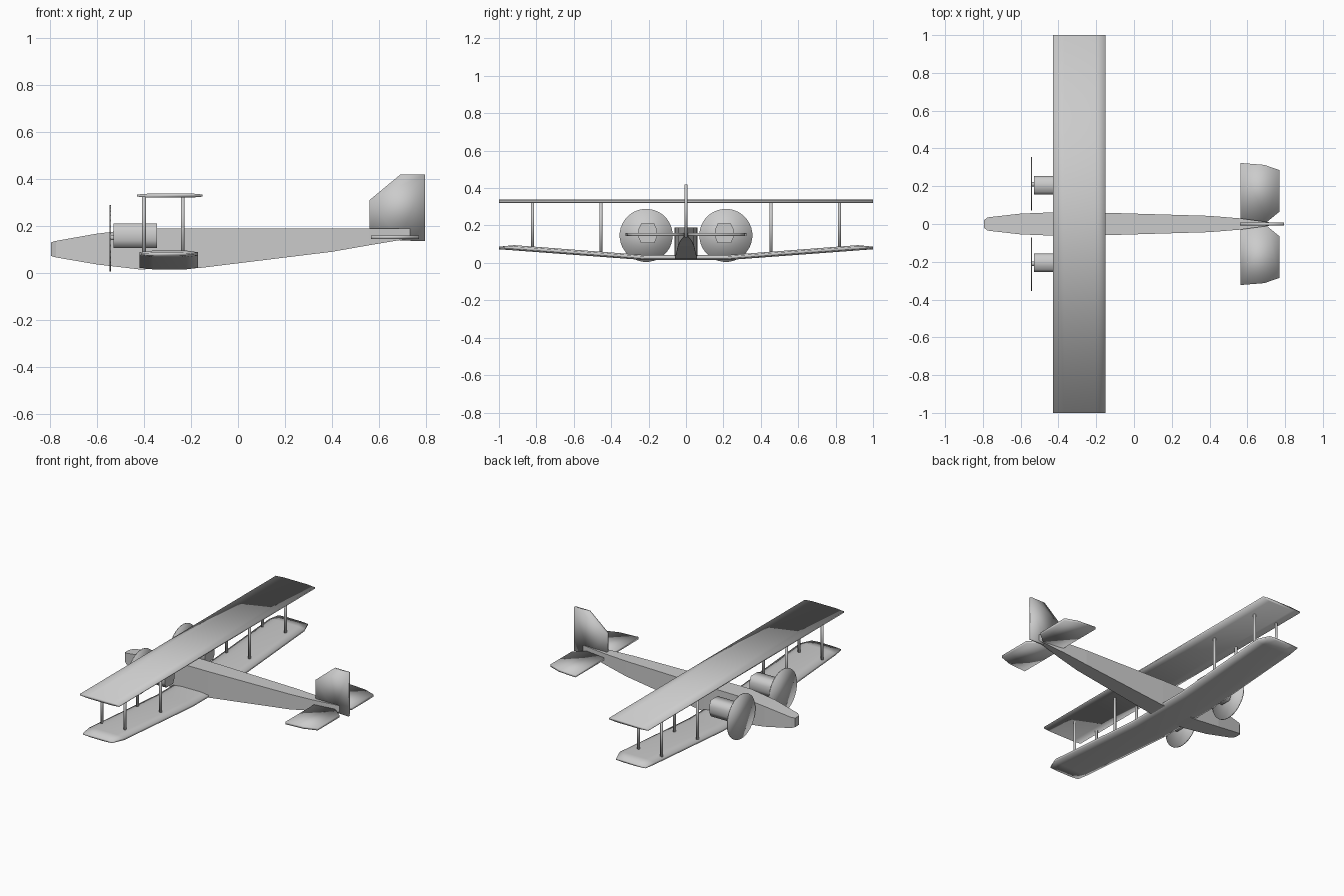
import bpy, bmesh, math
from mathutils import Vector

cube = bpy.data.objects.get("Cube")
if cube:
    bpy.data.objects.remove(cube, do_unlink=True)

grey = bpy.data.materials.new("plain_grey")
grey.use_nodes = True
COLOUR = (0.6, 0.6, 0.6, 1)
grey.diffuse_color = COLOUR
grey.node_tree.nodes["Principled BSDF"].inputs["Base Color"].default_value = COLOUR


def loft(name, rings, smooth=True):
    """Skin a row of equal-length rings and cap both ends."""
    bm = bmesh.new()
    rows = [[bm.verts.new(p) for p in ring] for ring in rings]
    n = len(rows[0])
    for a, b in zip(rows, rows[1:]):
        for i in range(n):
            j = (i + 1) % n
            bm.faces.new((a[i], a[j], b[j], b[i]))
    bm.faces.new(rows[0])
    bm.faces.new(rows[-1])
    bmesh.ops.recalc_face_normals(bm, faces=bm.faces[:])
    for f in bm.faces:
        f.smooth = smooth
    mesh = bpy.data.meshes.new(name)
    bm.to_mesh(mesh)
    bm.free()
    mesh.materials.append(grey)
    obj = bpy.data.objects.new(name, mesh)
    bpy.context.collection.objects.link(obj)
    return obj


def slab(name, outline, axis, low, high):
    """Extrude a flat outline along y or z."""
    place = (lambda a, b, t: (a, t, b)) if axis == "y" else (lambda a, b, t: (a, b, t))
    return loft(name, [[place(a, b, t) for a, b in outline] for t in (low, high)])


def rod(name, start, end, radius, sides):
    start, end = Vector(start), Vector(end)
    turn = (end - start).to_track_quat("Z", "Y")
    angles = [math.tau * (i + 0.5) / sides for i in range(sides)]
    circle = [turn @ Vector((radius * math.cos(a), radius * math.sin(a), 0)) for a in angles]
    return loft(name, [[p + c for c in circle] for p in (start, end)])


def wing_ring(y, front, back, low, high):
    """Flat wing section with thinned leading and trailing edges."""
    mid, t = (low + high) / 2, (high - low) / 4
    f, b = front + 0.06, back - 0.05
    return [(front, y, mid - t), (f, y, low), (b, y, low), (back, y, mid - t),
            (back, y, mid + t), (b, y, high), (f, y, high), (front, y, mid + t)]


# Fuselage: x, half width, bottom, top
stations = [(-0.795, 0.02, 0.072, 0.13), (-0.775, 0.035, 0.066, 0.136),
            (-0.6, 0.055, 0.036, 0.167), (-0.42, 0.062, 0.015, 0.188),
            (-0.17, 0.06, 0.02, 0.188), (0.4, 0.043, 0.09, 0.188),
            (0.56, 0.03, 0.118, 0.188), (0.74, 0.006, 0.148, 0.188)]
loft("fuselage", [[(x, -w, b), (x, w, b), (x, w, t), (x, -w, t)]
                  for x, w, b, t in stations], smooth=False)

# Wings
loft("upper_wing", [wing_ring(y, -0.43, -0.15, 0.32, 0.338) for y in (-1, 1)])
half = [(0.22, -0.42, -0.17, 0.015, 0.042), (0.92, -0.42, -0.17, 0.067, 0.095),
        (1, -0.41, -0.2, 0.073, 0.087)]
mirrored = [(-y, *rest) for y, *rest in reversed(half)]
loft("lower_wing", [wing_ring(*s) for s in mirrored + half])

# Fin
slab("tail_fin", [(0.56, 0.18), (0.56, 0.31), (0.69, 0.418), (0.795, 0.418),
                  (0.795, 0.135), (0.69, 0.138)], "y", -0.007, 0.007)

for side, s in (("left", 1), ("right", -1)):
    # Tailplane halves
    outline = [(0.565, 0.005), (0.565, 0.323), (0.69, 0.313), (0.77, 0.285),
               (0.77, 0.065), (0.705, 0.012)]
    slab("tailplane_" + side, [(x, s * y) for x, y in outline], "z", 0.145, 0.16)

    # Engines with rounded-square section
    section = [(0.05, 0.02), (0.035, 0.052), (-0.035, 0.052), (-0.05, 0.02),
               (-0.05, -0.02), (-0.035, -0.052), (0.035, -0.052), (0.05, -0.02)]
    engine = loft("engine_" + side, [[(x, s * 0.205 + y, 0.158 + z) for y, z in section]
                                     for x in (-0.53, -0.345)])
    bpy.context.view_layer.objects.active = engine
    engine.select_set(True)
    bpy.ops.object.shade_smooth_by_angle(angle=math.radians(65))
    engine.select_set(False)

    # Propeller discs
    rod("propeller_disc_" + side, (-0.546, s * 0.213, 0.147),
        (-0.54, s * 0.213, 0.147), 0.142, 32)
    rod("propeller_shaft_" + side, (-0.542, s * 0.21, 0.15), (-0.525, s * 0.21, 0.15), 0.012, 8)

    # Wing struts
    for where, x in (("front", -0.4), ("rear", -0.235)):
        for place, y, foot in (("inner", 0.455, 0.05), ("outer", 0.82, 0.078)):
            rod(f"{where}_{place}_strut_{side}", (x, s * y, foot), (x, s * y, 0.328), 0.009, 8)
